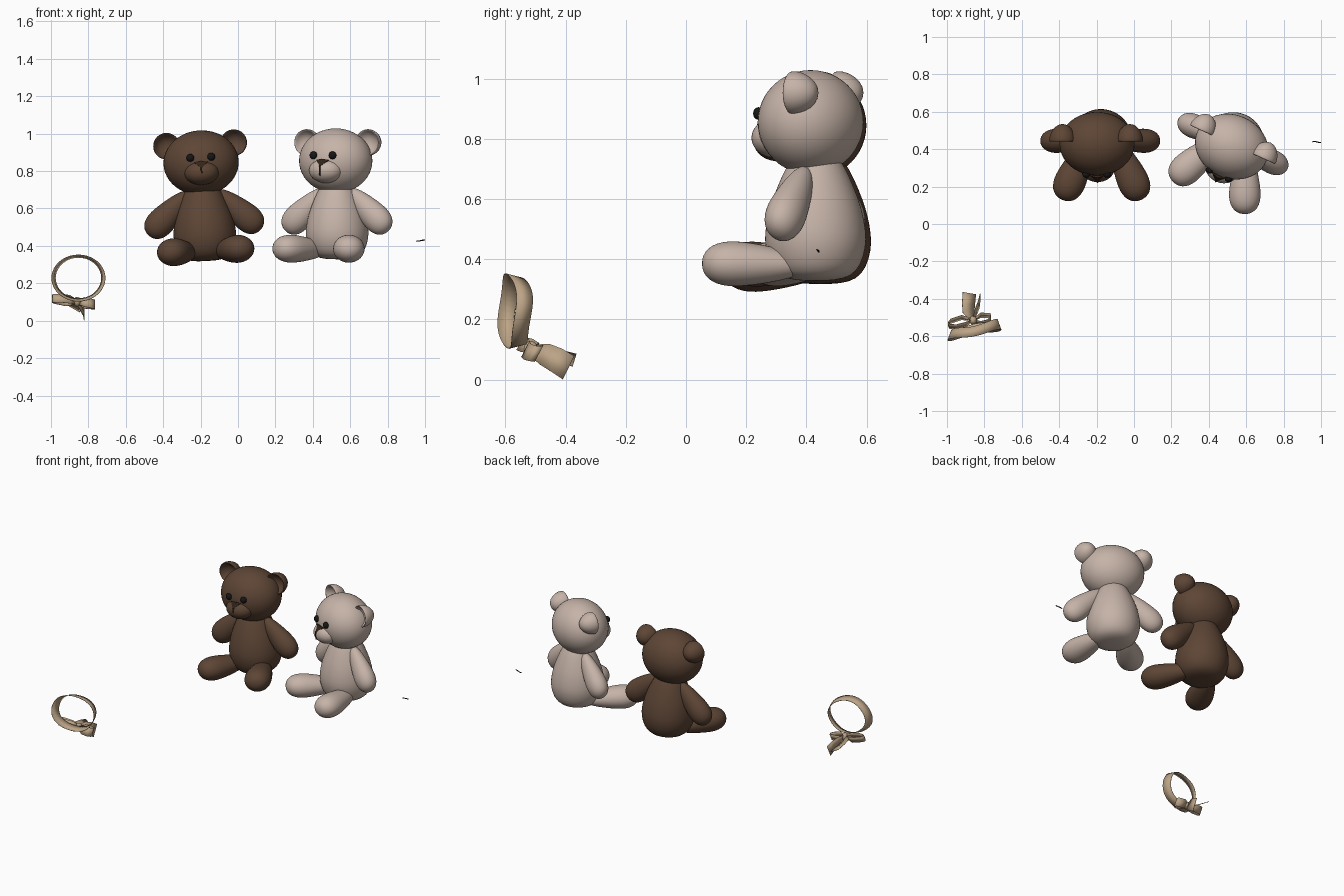
import bpy, bmesh
from math import sin, cos, pi, radians
from mathutils import Vector, Matrix

if "Cube" in bpy.data.objects:
    bpy.data.objects.remove(bpy.data.objects["Cube"])


def mat(name, rgb):
    m = bpy.data.materials.new(name)
    m.diffuse_color = (*rgb, 1)
    m.use_nodes = True
    m.node_tree.nodes["Principled BSDF"].inputs["Base Color"].default_value = m.diffuse_color
    return m


BROWN = mat("brown_plush", (0.11, 0.06, 0.036))
BEIGE = mat("beige_plush", (0.56, 0.45, 0.39))
BLACK = mat("black", (0.008, 0.008, 0.008))
DARK = mat("dark_nose", (0.03, 0.017, 0.01))
TAN = mat("ribbon_tan", (0.5, 0.37, 0.24))


def finish(name, bm, material, matrix=Matrix(), subsurf=0, smooth=True):
    bmesh.ops.remove_doubles(bm, verts=bm.verts, dist=1e-5)
    bmesh.ops.transform(bm, matrix=matrix, verts=bm.verts)
    bmesh.ops.recalc_face_normals(bm, faces=bm.faces)
    me = bpy.data.meshes.new(name)
    bm.to_mesh(me)
    bm.free()
    if smooth:
        for p in me.polygons:
            p.use_smooth = True
    me.materials.append(material)
    ob = bpy.data.objects.new(name, me)
    bpy.context.collection.objects.link(ob)
    if subsurf:
        s = ob.modifiers.new("subsurf", "SUBSURF")
        s.levels = s.render_levels = subsurf
    return ob


def lathe(name, profile, material, matrix, sides=28, subsurf=1):
    bm = bmesh.new()
    rings = [[bm.verts.new((r * cos(2 * pi * i / sides), r * sin(2 * pi * i / sides), z))
              for i in range(sides)] if r > 0 else [bm.verts.new((0, 0, z))] * sides
             for r, z in profile]
    for a, b in zip(rings, rings[1:]):
        for i in range(sides):
            j = (i + 1) % sides
            bm.faces.new(list(dict.fromkeys((a[i], a[j], b[j], b[i]))))
    return finish(name, bm, material, matrix, subsurf)


def ball(name, centre, radii, material, matrix, seg=40):
    bm = bmesh.new()
    bmesh.ops.create_uvsphere(bm, u_segments=seg, v_segments=seg // 2, radius=1)
    return finish(name, bm, material,
                  matrix @ Matrix.Translation(centre) @ Matrix.Diagonal((*radii, 1)))


LIMB = [(0, 0), (.3, .03), (.5, .1), (.7, .25), (.88, .45), (.98, .62), (1, .74),
        (.9, .86), (.66, .945), (.35, .988), (0, 1)]


def limb(name, a, b, rx, ry, material, matrix):
    # teardrop running from a narrow root to a wide rounded end
    a, b = Vector(a), Vector(b)
    d = b - a
    m = (Matrix.Translation(a) @ d.to_track_quat('Z', 'Y').to_matrix().to_4x4()
         @ Matrix.Diagonal((rx, ry, d.length, 1)))
    return lathe(name, LIMB, material, matrix @ m)


def tube(name, pts, r, material, matrix=Matrix()):
    cu = bpy.data.curves.new(name, 'CURVE')
    cu.dimensions = '3D'
    cu.bevel_depth = r
    cu.bevel_resolution = 2
    cu.use_fill_caps = True
    sp = cu.splines.new('POLY')
    sp.points.add(len(pts) - 1)
    for p, co in zip(sp.points, pts):
        p.co = (*(matrix @ Vector(co)), 1)
    cu.materials.append(material)
    bpy.context.collection.objects.link(bpy.data.objects.new(name, cu))


BODY = [(0, .318), (.07, .32), (.12, .333), (.152, .37), (.169, .43), (.17, .48),
        (.155, .56), (.128, .63), (.097, .70), (.06, .75), (0, .77)]
EAR = [(0, .094), (.028, .087), (.053, .065), (.069, .033), (.073, .004), (.068, -.005),
       (.061, .004), (.05, .022), (.03, .036), (0, .042)]


def bear(label, plush, nose_mat, stem, M):
    lathe(label + "_body", BODY, plush, M)
    ball(label + "_head", (0, -.018, .845), (.201, .17, .173), plush, M, 48)
    ball(label + "_muzzle", (0, -.143, .793), (.093, .08, .067), plush, M)
    for s, side in ((-1, "_left_"), (1, "_right_")):
        limb(label + side + "arm", (s * .07, 0, .69), (s * .302, -.003, .472),
             .066, .076, plush, M)
        limb(label + side + "leg", (s * .07, .0, .37), (s * .213, -.318, .377),
             .086, .076, plush, M)
        ear = Matrix.Translation((s * .18, -.005, .943)) @ Matrix.Rotation(-pi / 2, 4, 'X')
        lathe(label + side + "ear", EAR, plush, M @ ear)
        ball(label + side + "eye", (s * .056, -.182, .874), (.021, .018, .021), BLACK, M, 20)
    # triangular nose and the seam under it
    bm = bmesh.new()
    tri = [(-.037, -.19, .85), (0, -.2, .856), (.037, -.19, .85), (0, -.224, .815)]
    f = bm.faces.new([bm.verts.new(p) for p in tri])
    ext = bmesh.ops.extrude_face_region(bm, geom=[f])
    bmesh.ops.translate(bm, vec=(0, .03, -.012),
                        verts=[v for v in ext["geom"] if isinstance(v, bmesh.types.BMVert)])
    finish(label + "_nose", bm, nose_mat, M, smooth=False)
    tube(label + "_nose_seam", [(0, -.222, .82), (0, -.224, .797), (0, -.221, stem)],
         .004, nose_mat, M)


pivot = Matrix.Translation((0, 0, -.55))
bear("brown_bear", BROWN, DARK, .79,
     Matrix.Translation((-.182, .447, .55)) @ Matrix.Rotation(radians(-3), 4, 'Y') @ pivot)
bear("beige_bear", BEIGE, DARK, .765,
     Matrix.Translation((.53, .43, .56)) @ Matrix.Rotation(radians(-24.5), 4, 'Z') @ pivot)

# loose thread lying apart on the right
tube("loose_thread", [(.955, .44, .425), (.97, .441, .426), (.985, .437, .43), (1, .435, .431)],
     .003, BLACK)


def strip(name, rows, subsurf=2):
    # ribbon surface through rows of (centre, half width vector)
    bm = bmesh.new()
    vs = [(bm.verts.new(Vector(c) - Vector(w)), bm.verts.new(Vector(c) + Vector(w)))
          for c, w in rows]
    for a, b in zip(vs, vs[1:]):
        bm.faces.new((a[0], a[1], b[1], b[0]))
    ob = finish(name, bm, TAN)
    t = ob.modifiers.new("thickness", "SOLIDIFY")
    t.thickness = .003
    t.offset = 0
    if subsurf:
        bpy.context.view_layer.objects.active = ob
        ob.select_set(True)
        bpy.ops.object.shade_smooth_by_angle()
        ob.select_set(False)


# neck ribbon: a slightly conical, turned ring
ring = []
for i in range(41):
    a = 2 * pi * i / 40
    ring.append(((-.853 + .133 * cos(a), -.567 + .028 * cos(a) + .006 * sin(3 * a),
                  .228 + .117 * sin(a)),
                 (-.010 * cos(a), .027, -.007 * sin(a))))
strip("ribbon_ring", ring)

# bow: two loops, two tails and the knot
K = (-.86, -.515, .1)
w = (0, .012, .022)
n = (0, .006, .012)
strip("bow_left_loop", [(K, n), ((-.9, -.537, .115), w), ((-.95, -.55, .12), w),
                        ((-.985, -.548, .12), w), ((-.992, -.535, .117), w),
                        ((-.98, -.52, .113), w), ((-.92, -.5, .1), w), (K, n)])
w = (0, .013, .025)
strip("bow_right_loop", [(K, n), ((-.82, -.533, .1), w), ((-.785, -.525, .092), w),
                         ((-.765, -.508, .087), w), ((-.768, -.49, .085), w),
                         ((-.82, -.488, .09), w), (K, n)])
strip("bow_left_tail", [(K, (.015, 0, -.012)), ((-.885, -.48, .095), (.03, -.004, -.015)),
                        ((-.885, -.43, .082), (.034, -.006, -.018)),
                        ((-.88, -.37, .065), (.035, -.006, -.02))])
strip("bow_right_tail", [(K, (.003, -.008, -.016)), ((-.845, -.47, .085), (.004, -.016, -.034)),
                         ((-.83, -.43, .065), (.003, -.018, -.038)),
                         ((-.822, -.39, .04), (0, -.019, -.039))])
ball("bow_knot", (-.86, -.515, .102), (.02, .024, .026), TAN, Matrix(), 16)
